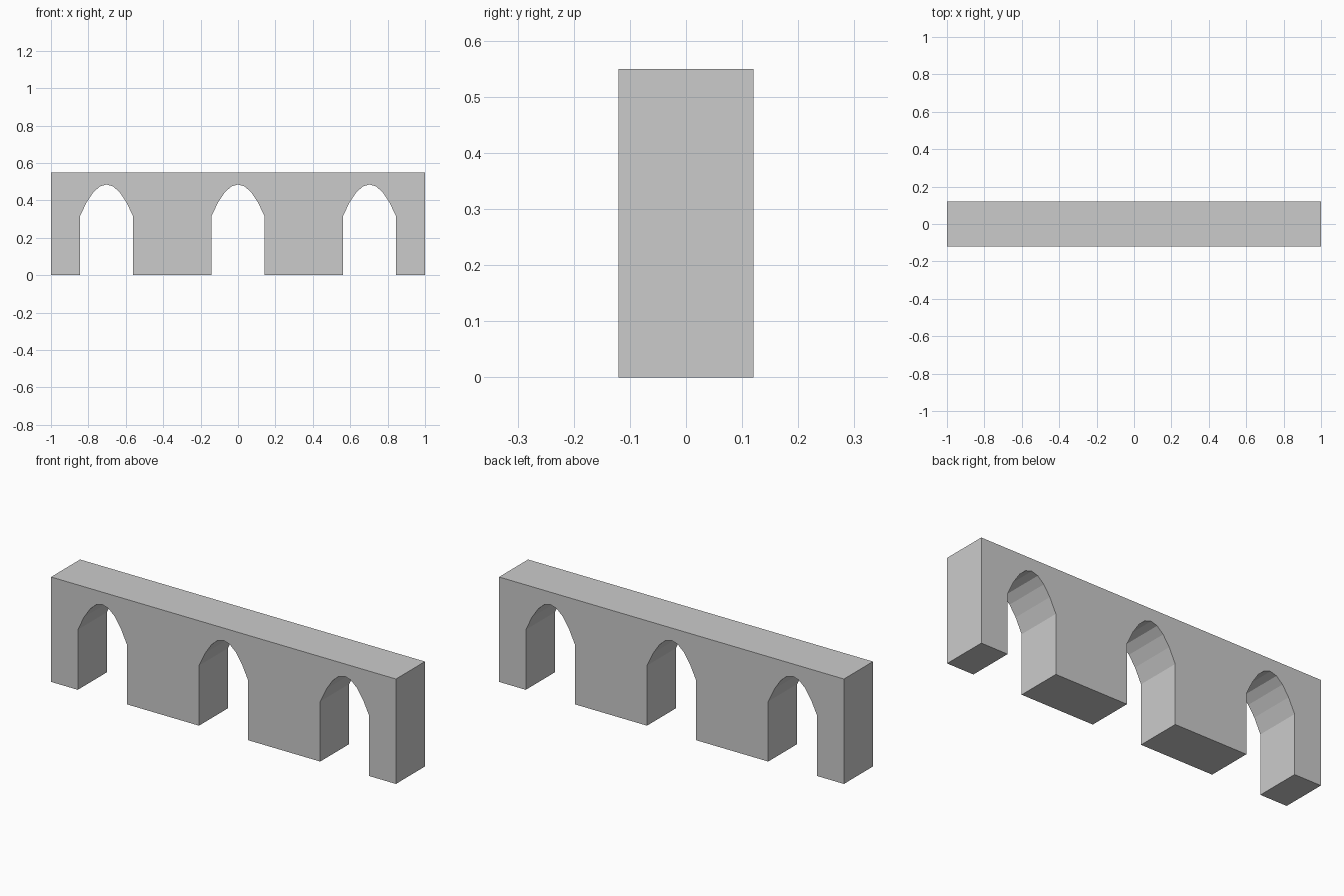
import bpy, bmesh

if "Cube" in bpy.data.objects:
    bpy.data.objects.remove(bpy.data.objects["Cube"])

HALF_DEPTH, HEIGHT = 0.12, 0.55
HALF_OPEN, SPRING, RISE, SEGS = 0.142, 0.315, 0.17, 8


def arch_profile(cx):
    """Opening outline from left foot over the crown to right foot."""
    pts = [(cx - HALF_OPEN, 0)]
    for i in range(SEGS + 1):
        t = 2 * i / SEGS - 1
        pts.append((cx + HALF_OPEN * t, SPRING + RISE * (1 - t * t)))
    return pts + [(cx + HALF_OPEN, 0)]


# Wall outline with three arched openings
outline = [(-1, HEIGHT), (-1, 0)]
for cx in (-0.703, 0, 0.703):
    outline += arch_profile(cx)
outline += [(1, 0), (1, HEIGHT)]

# Extrude the outline through the wall thickness
bm = bmesh.new()
face = bm.faces.new([bm.verts.new((x, -HALF_DEPTH, z)) for x, z in outline])
ext = bmesh.ops.extrude_face_region(bm, geom=[face], use_keep_orig=True)
verts = [g for g in ext["geom"] if isinstance(g, bmesh.types.BMVert)]
bmesh.ops.translate(bm, verts=verts, vec=(0, 2 * HALF_DEPTH, 0))
bmesh.ops.recalc_face_normals(bm, faces=bm.faces)

mesh = bpy.data.meshes.new("arcade_wall")
bm.to_mesh(mesh)
bm.free()
wall = bpy.data.objects.new("arcade_wall", mesh)
bpy.context.collection.objects.link(wall)
